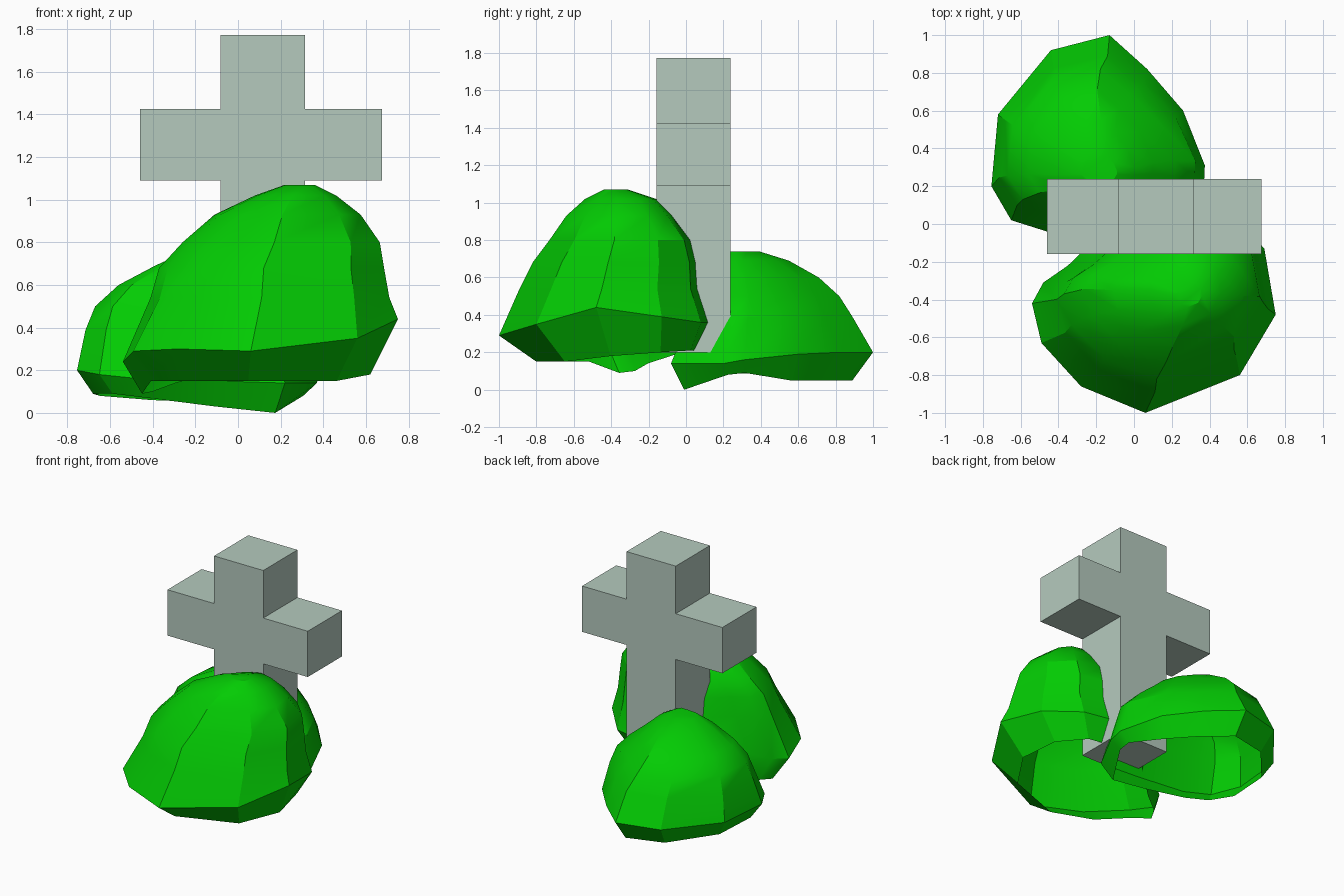
import bpy, bmesh
from math import radians

default_cube = bpy.data.objects.get("Cube")
if default_cube:
    bpy.data.objects.remove(default_cube)


def make_material(name, colour):
    mat = bpy.data.materials.new(name)
    mat.use_nodes = True
    mat.diffuse_color = (*colour, 1)
    mat.node_tree.nodes["Principled BSDF"].inputs["Base Color"].default_value = (*colour, 1)
    return mat


def finish(bm, name, mat):
    bmesh.ops.recalc_face_normals(bm, faces=bm.faces)
    mesh = bpy.data.meshes.new(name)
    bm.to_mesh(mesh)
    bm.free()
    mesh.materials.append(mat)
    obj = bpy.data.objects.new(name, mesh)
    bpy.context.collection.objects.link(obj)
    return obj


def bush(name, outline, bottom_box, crown_levels, mat):
    """Loft an irregular rim up through the crown and down to an open base.
    Outline points are x, y, rim height, base height; boxes are x0, x1, y0, y1."""
    bm = bmesh.new()
    xs = [p[0] for p in outline]
    ys = [p[1] for p in outline]

    def fit(value, values, low, high):
        return low + (value - min(values)) / (max(values) - min(values)) * (high - low)

    def ring(points):
        return [bm.verts.new(p) for p in points]

    def fitted(box):
        return [(fit(p[0], xs, *box[:2]), fit(p[1], ys, *box[2:])) for p in outline]

    def bridge(a, b):
        n = len(a)
        for i in range(n):
            j = (i + 1) % n
            bm.faces.new((a[i], a[j], b[j], b[i]))

    # Crown
    rim = ring([p[:3] for p in outline])
    last = rim
    for z, *box in crown_levels:
        level = ring([(x, y, z) for x, y in fitted(box)])
        bridge(last, level)
        last = level
    bm.faces.new(last)

    # Skirt tucked in under the rim, left open beneath
    base = ring([(x, y, p[3]) for (x, y), p in zip(fitted(bottom_box), outline)])
    bridge(base, rim)

    obj = finish(bm, name, mat)
    bpy.ops.object.select_all(action="DESELECT")
    obj.select_set(True)
    bpy.context.view_layer.objects.active = obj
    bpy.ops.object.shade_smooth_by_angle(angle=radians(28))


leaf_green = make_material("leaf green", (0.001, 0.6, 0.001))
stone_grey = make_material("stone grey", (0.46, 0.59, 0.515))

# Stone cross: a plus-shaped profile extruded through its depth
left, right, arm_low, arm_high = -0.083, 0.315, 1.09, 1.425
profile = [(left, 0.2), (right, 0.2), (right, arm_low), (0.675, arm_low),
           (0.675, arm_high), (right, arm_high), (right, 1.773), (left, 1.773),
           (left, arm_high), (-0.46, arm_high), (-0.46, arm_low), (left, arm_low)]
bm = bmesh.new()
face = bm.faces.new([bm.verts.new((x, -0.158, z)) for x, z in profile])
extruded = bmesh.ops.extrude_face_region(bm, geom=[face])["geom"]
moved = [v for v in extruded if isinstance(v, bmesh.types.BMVert)]
bmesh.ops.translate(bm, verts=moved, vec=(0, 0.395, 0))
finish(bm, "stone_cross", stone_grey)

# Tall front bush
bush("front_bush",
     [(0.06, -1, 0.29, 0.15), (0.56, -0.8, 0.35, 0.15), (0.75, -0.48, 0.44, 0.18),
      (0.69, -0.13, 0.39, 0.2), (0.5, 0.08, 0.36, 0.21), (0.2, 0.14, 0.36, 0.21),
      (-0.1, 0.02, 0.34, 0.2), (-0.35, -0.22, 0.3, 0.14), (-0.48, -0.31, 0.26, 0.1),
      (-0.54, -0.42, 0.24, 0.09), (-0.49, -0.63, 0.29, 0.15), (-0.28, -0.86, 0.3, 0.15)],
     (-0.45, 0.62, -0.8, 0.07),
     [(0.54, -0.41, 0.71, -0.89, 0.075), (0.68, -0.37, 0.685, -0.82, 0.065),
      (0.8, -0.26, 0.665, -0.73, 0.03), (0.93, -0.11, 0.575, -0.64, -0.07),
      (1.02, 0.08, 0.46, -0.54, -0.16), (1.07, 0.22, 0.36, -0.44, -0.31)],
     leaf_green)

# Low back bush
bush("back_bush",
     [(-0.13, 1, 0.2, 0.05), (-0.44, 0.92, 0.2, 0.06), (-0.72, 0.58, 0.2, 0.08),
      (-0.755, 0.2, 0.2, 0.09), (-0.65, 0.02, 0.18, 0.09), (-0.46, -0.04, 0.16, 0.07),
      (-0.1, -0.07, 0.15, 0.03), (0.22, -0.08, 0.14, 0), (0.37, 0.2, 0.14, 0.08),
      (0.375, 0.31, 0.16, 0.09), (0.26, 0.6, 0.19, 0.05), (0.07, 0.82, 0.2, 0.05)],
     (-0.68, 0.31, -0.01, 0.89),
     [(0.39, -0.715, 0.325, 0.02, 0.89), (0.5, -0.67, 0.22, 0.06, 0.82),
      (0.6, -0.56, 0.1, 0.11, 0.71), (0.69, -0.39, 0, 0.16, 0.55),
      (0.74, -0.28, -0.09, 0.22, 0.39)],
     leaf_green)
